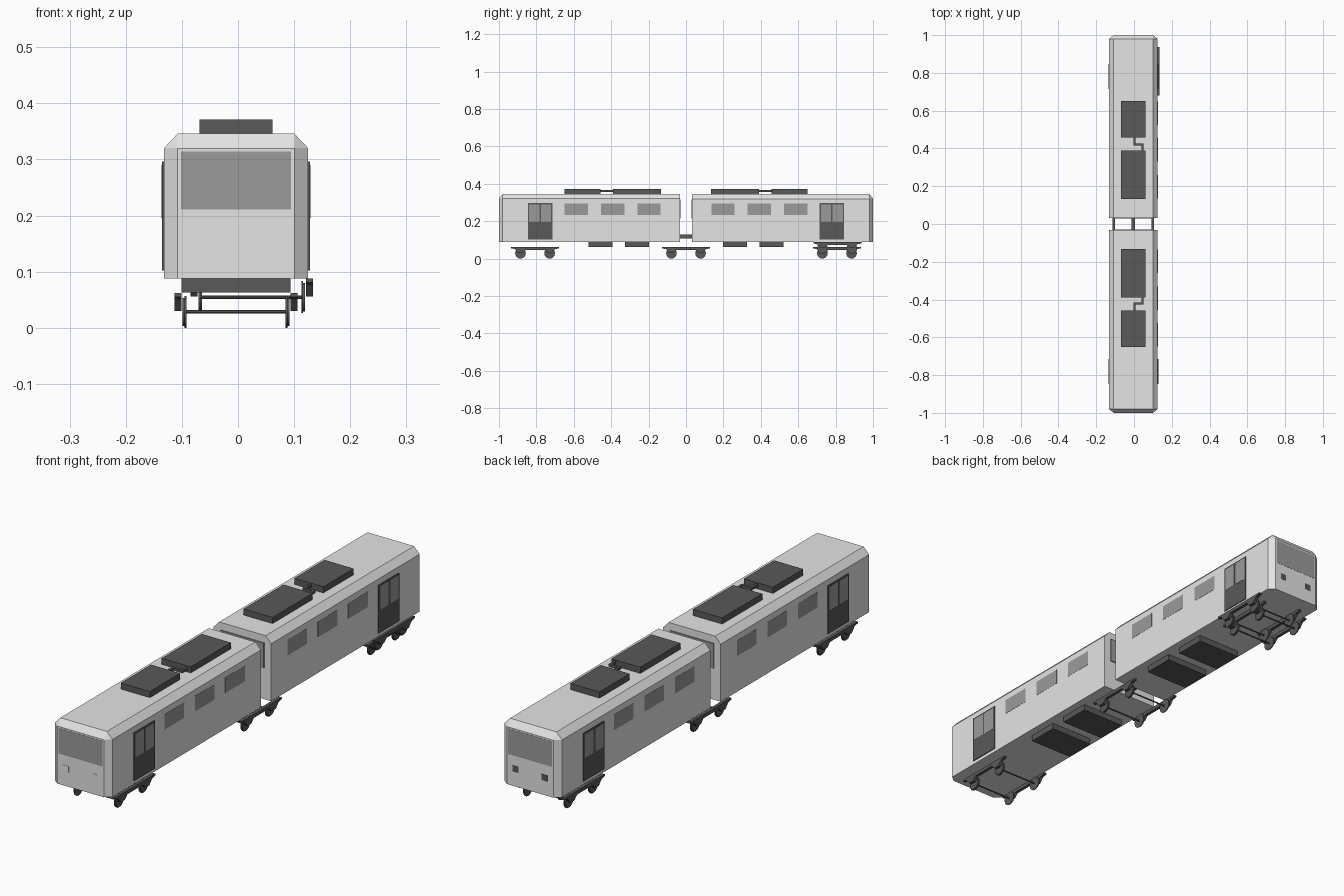
import bpy, bmesh, math
from mathutils import Vector, Matrix

if "Cube" in bpy.data.objects:
    bpy.data.objects.remove(bpy.data.objects["Cube"])

CX = -0.0035          # train centreline (one bogie sits off to the side)


def material(name, v):
    m = bpy.data.materials.new(name)
    m.diffuse_color = (v, v, v, 1)
    m.use_nodes = True
    m.node_tree.nodes["Principled BSDF"].inputs["Base Color"].default_value = m.diffuse_color
    return m


BODY = material("pale_grey", 0.78)
GLASS = material("window_grey", 0.33)
DARK = material("dark_grey", 0.10)


def finish(name, bm, mat):
    bmesh.ops.recalc_face_normals(bm, faces=bm.faces[:])
    me = bpy.data.meshes.new(name)
    bm.to_mesh(me)
    bm.free()
    me.materials.append(mat)
    ob = bpy.data.objects.new(name, me)
    bpy.context.collection.objects.link(ob)
    return ob


def add_box(bm, x, y, z):
    """Box from (min, max) pairs, x measured from the centreline."""
    lo, hi = zip(*(sorted(p) for p in (x, y, z)))
    lo, hi = Vector(lo), Vector(hi)
    c = (lo + hi) / 2 + Vector((CX, 0, 0))
    bmesh.ops.create_cube(bm, size=1, matrix=Matrix.Translation(c) @ Matrix.Diagonal((*(hi - lo), 1)))


def box(name, x, y, z, mat):
    bm = bmesh.new()
    add_box(bm, x, y, z)
    return finish(name, bm, mat)


def add_cyl(bm, x0, x1, y, z, r, n=16, dx=0):
    m = Matrix.Translation((CX + dx + (x0 + x1) / 2, y, z)) @ Matrix.Rotation(math.pi / 2, 4, 'Y')
    bmesh.ops.create_cone(bm, cap_ends=True, segments=n, radius1=r, radius2=r,
                          depth=abs(x1 - x0), matrix=m)


def car(tag, s):
    """One car; s = -1 front, +1 back."""
    # body shell: chamfered section hulled to a narrower end face
    bm = bmesh.new()
    section = [(0.1285, 0.088), (0.1285, 0.32), (0.104, 0.346)]
    for sx in (-1, 1):
        for x, z in section:
            for y in (0.033, 0.98):
                bm.verts.new((CX + sx * x, s * y, z))
        for z in (0.088, 0.32):
            bm.verts.new((CX + sx * 0.104, s * 1.0, z))
    bmesh.ops.convex_hull(bm, input=bm.verts[:])
    bmesh.ops.dissolve_limit(bm, angle_limit=0.01, verts=bm.verts[:], edges=bm.edges[:])
    finish(tag + "_body", bm, BODY)

    # end windows
    box(tag + "_windscreen", (-0.098, 0.098), (s * 0.995, s * 1.0006), (0.211, 0.314), GLASS)
    box(tag + "_inner_end_window", (-0.098, 0.098), (s * 0.029, s * 0.034), (0.215, 0.316), GLASS)

    for side, sx in (("left", -1), ("right", 1)):
        # end lamps
        box(f"{tag}_{side}_lamp", (sx * 0.052, sx * 0.077), (s * 0.995, s * 1.001),
            (0.146, 0.171), BODY if s < 0 else DARK)
        # side windows
        for i, y in enumerate((0.136, 0.33, 0.525)):
            box(f"{tag}_{side}_window_{i + 1}", (sx * 0.124, sx * 0.1293),
                (s * y, s * (y + 0.124)), (0.233, 0.295), GLASS)
        # double door with two panes
        box(f"{tag}_{side}_door", (sx * 0.125, sx * 0.132), (s * 0.714, s * 0.846), (0.102, 0.296), DARK)
        for i, y in enumerate((0.721, 0.784)):
            box(f"{tag}_{side}_door_pane_{i + 1}", (sx * 0.127, sx * 0.1327),
                (s * y, s * (y + 0.055)), (0.195, 0.29), GLASS)

    # underfloor and roof equipment
    for i, (a, b) in enumerate(((0.197, 0.326), (0.392, 0.522))):
        box(f"{tag}_underfloor_box_{i + 1}", (-0.097, 0.097), (s * a, s * b), (0.063, 0.09), DARK)
    for i, (a, b) in enumerate(((0.133, 0.389), (0.457, 0.65))):
        box(f"{tag}_roof_box_{i + 1}", (-0.065, 0.065), (s * a, s * b), (0.344, 0.371), DARK)
    # stepped pipe joining the roof boxes
    bm = bmesh.new()
    z = (0.356, 0.366)
    add_box(bm, (0.043, 0.053), (s * 0.38, s * 0.423), z)
    add_box(bm, (0.002, 0.053), (s * 0.415, s * 0.425), z)
    add_box(bm, (0.002, 0.012), (s * 0.415, s * 0.46), z)
    finish(tag + "_roof_pipe", bm, DARK)


def bogie(tag, y, dx=0, dz=0):
    # wheels and axles
    bm = bmesh.new()
    for sy in (-1, 1):
        yy = y + sy * 0.078
        add_cyl(bm, -0.092, 0.092, yy, 0.0285 + dz, 0.003, 8, dx)
        for sx in (-1, 1):
            add_cyl(bm, sx * 0.0885, sx * 0.0915, yy, 0.0285 + dz, 0.0285, 16, dx)
            add_cyl(bm, sx * 0.0915, sx * 0.095, yy, 0.0285 + dz, 0.025, 16, dx)
    finish(tag + "_wheelsets", bm, DARK)
    # side frames: beam profile with drop-down axle boxes
    half = [(0.128, 0.062), (0.128, 0.055), (0.108, 0.051), (0.09, 0.03),
            (0.066, 0.03), (0.05, 0.047)]
    profile = half + [(-a, b) for a, b in reversed(half)]
    bm = bmesh.new()
    for sx in (-1, 1):
        f = bm.faces.new([bm.verts.new((CX + dx + sx * 0.097, y + a, b + dz)) for a, b in profile])
        ext = bmesh.ops.extrude_face_region(bm, geom=[f], use_keep_orig=True)
        vs = [g for g in ext["geom"] if isinstance(g, bmesh.types.BMVert)]
        bmesh.ops.translate(bm, verts=vs, vec=(sx * 0.0125, 0, 0))
    finish(tag + "_side_frames", bm, DARK)


car("front_car", -1)
car("back_car", 1)

# bogies, including the displaced spare at the back
bogie("front_bogie", -0.807)
bogie("middle_bogie", 0)
bogie("back_bogie", 0.807)
bogie("raised_back_bogie", 0.809, 0.028, 0.026)

# coupler between the cars
box("coupler", (-0.009, 0.009), (-0.05, 0.05), (0.108, 0.13), DARK)
